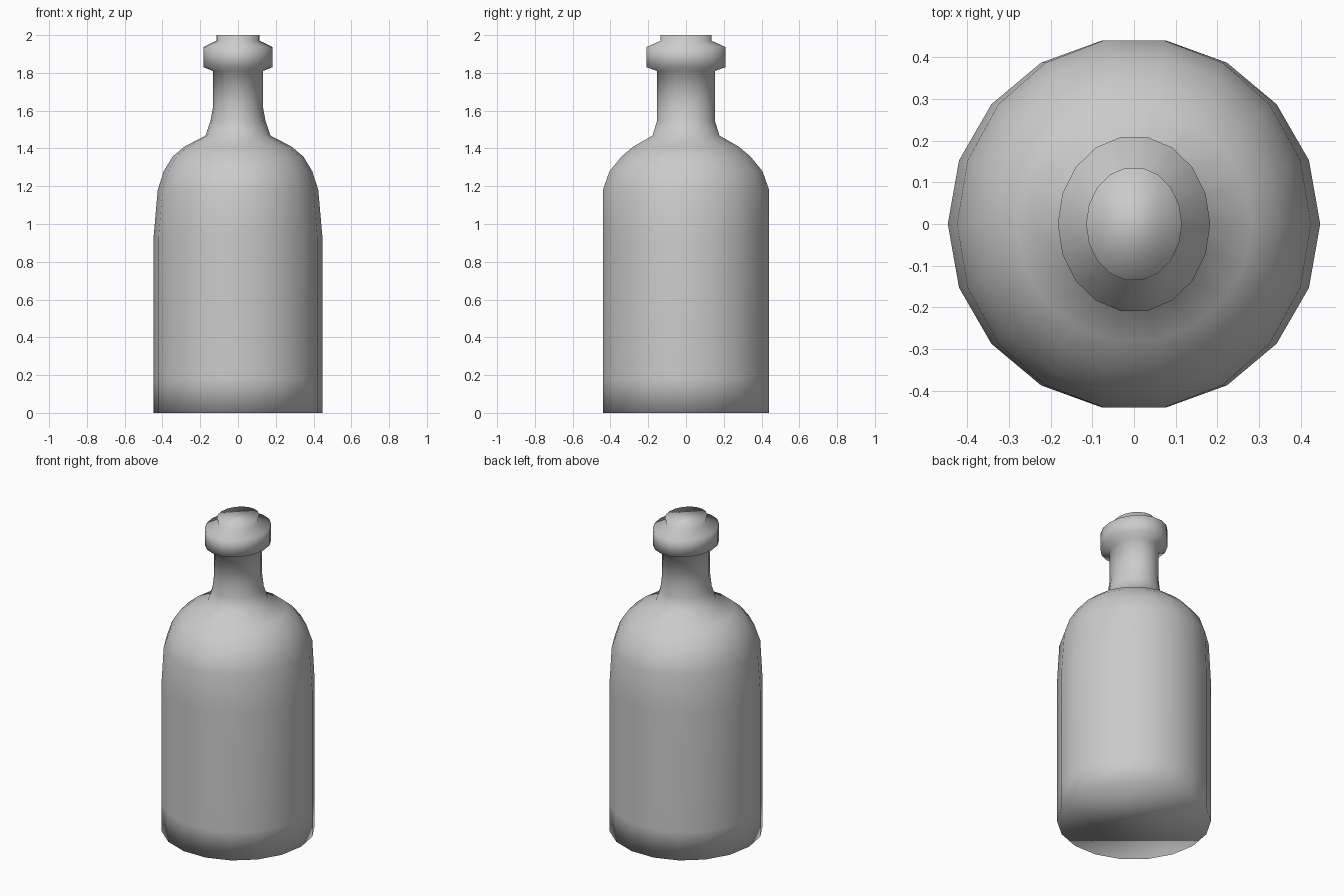
import bpy, bmesh, math

if "Cube" in bpy.data.objects:
    bpy.data.objects.remove(bpy.data.objects["Cube"])

SIDES = 18

# Bottle outline from base to mouth: height, half width in x, half depth in y
PROFILE = [
    (0.00, 0.447, 0.447), (0.18, 0.447, 0.447), (0.93, 0.447, 0.447),
    (1.18, 0.425, 0.447), (1.28, 0.393, 0.411), (1.357, 0.346, 0.347),
    (1.41, 0.283, 0.283), (1.468, 0.172, 0.180), (1.545, 0.146, 0.156),
    (1.62, 0.132, 0.156), (1.81, 0.132, 0.156), (1.83, 0.183, 0.212),
    (1.937, 0.183, 0.212), (1.97, 0.115, 0.137), (2.00, 0.115, 0.137),
]


def loft(name, profile):
    bm = bmesh.new()
    rings = []
    for z, rx, ry in profile:
        rings.append([
            bm.verts.new((rx * math.cos(2 * math.pi * i / SIDES),
                          ry * math.sin(2 * math.pi * i / SIDES), z))
            for i in range(SIDES)])
    # Side walls
    for low, high in zip(rings, rings[1:]):
        for i in range(SIDES):
            j = (i + 1) % SIDES
            bm.faces.new((low[i], low[j], high[j], high[i]))
    # Base and mouth caps
    bm.faces.new(rings[0][::-1])
    bm.faces.new(rings[-1])
    for face in bm.faces:
        face.smooth = True
    mesh = bpy.data.meshes.new(name)
    bm.to_mesh(mesh)
    bm.free()
    obj = bpy.data.objects.new(name, mesh)
    bpy.context.collection.objects.link(obj)
    return obj


# One continuous bottle with body, shoulder, neck and lip
loft("bottle", PROFILE)
